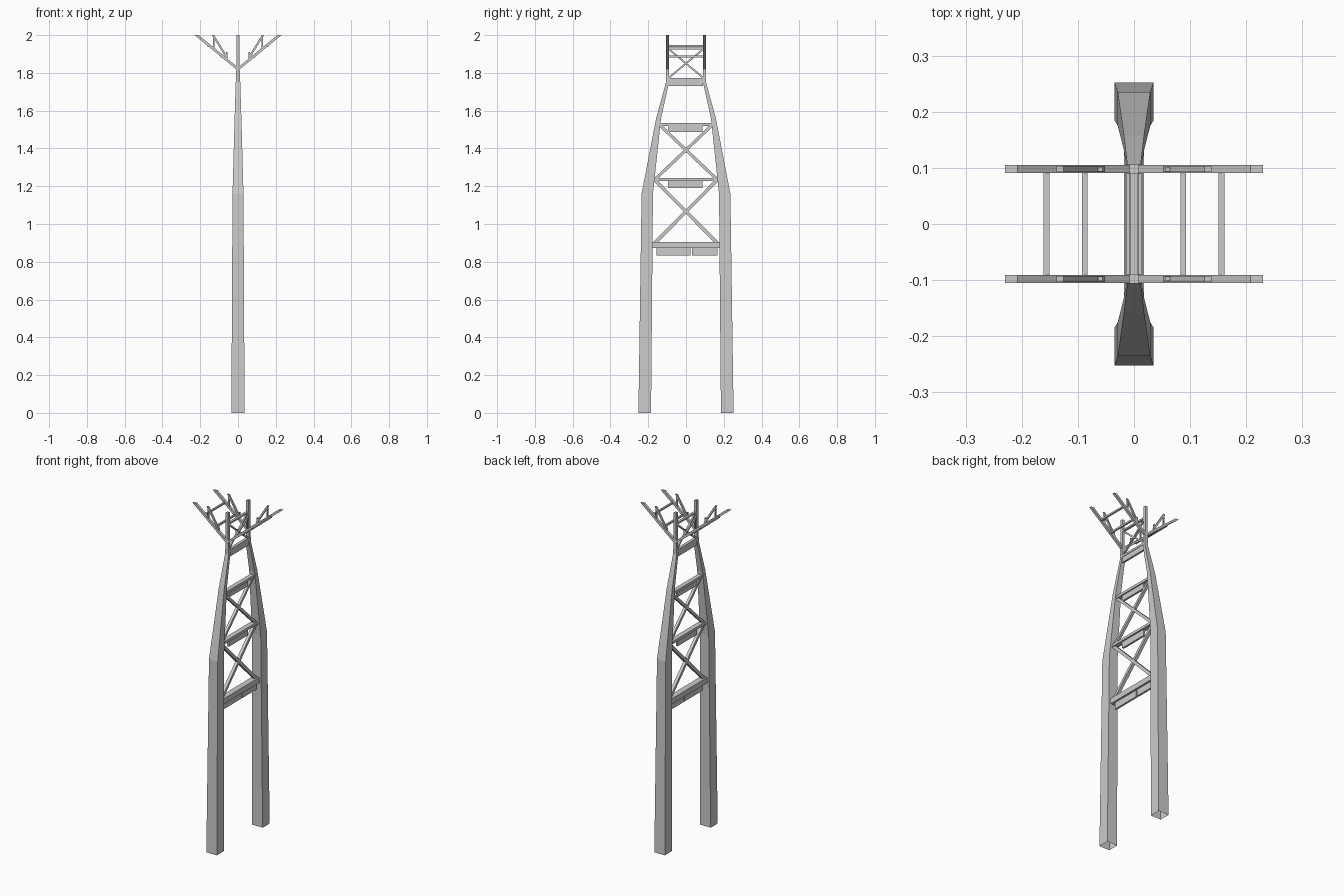
import bpy, bmesh
from mathutils import Vector

if "Cube" in bpy.data.objects:
    bpy.data.objects.remove(bpy.data.objects["Cube"])

steel = bpy.data.materials.new("galvanised grey")
steel.diffuse_color = (0.6, 0.6, 0.6, 1)
steel.use_nodes = True
steel.node_tree.nodes["Principled BSDF"].inputs["Base Color"].default_value = steel.diffuse_color


def finish(name, bm):
    bmesh.ops.recalc_face_normals(bm, faces=bm.faces)
    me = bpy.data.meshes.new(name)
    bm.to_mesh(me)
    bm.free()
    me.materials.append(steel)
    ob = bpy.data.objects.new(name, me)
    bpy.context.collection.objects.link(ob)
    return ob


def loft(name, rings, caps):
    """Skin a stack of four-cornered rings; caps = (first, last)."""
    bm = bmesh.new()
    rows = [[bm.verts.new(p) for p in r] for r in rings]
    for a, b in zip(rows, rows[1:]):
        for i in range(4):
            j = (i + 1) % 4
            bm.faces.new((a[i], a[j], b[j], b[i]))
    if caps[0]:
        bm.faces.new(rows[0][::-1])
    if caps[1]:
        bm.faces.new(rows[-1])
    return finish(name, bm)


def box(name, x, y0, y1, z0, z1):
    return loft(name, [[(-x, y0, z), (x, y0, z), (x, y1, z), (-x, y1, z)]
                       for z in (z0, z1)], (True, True))


def bar(name, p, q, w, side, depth):
    """Square-ended bar from p to q; side is the axis the depth runs along."""
    p, q, s = Vector(p), Vector(q), Vector(side)
    n = (q - p).cross(s).normalized() * w / 2
    s = s * depth / 2
    return loft(name, [[c - n - s, c + n - s, c + n + s, c - n + s] for c in (p, q)],
                (True, True))


def level_bar(name, x0, z0, x1, z1, w, y, depth):
    """Sloping bar in the xz plane, cut off level at both ends."""
    return loft(name, [[(x - w / 2, y - depth / 2, z), (x + w / 2, y - depth / 2, z),
                        (x + w / 2, y + depth / 2, z), (x - w / 2, y + depth / 2, z)]
                       for x, z in ((x0, z0), (x1, z1))], (True, True))


# Legs: height, inner y, outer y, half width
profile = [(0, .185, .252, .035), (1.16, .175, .235, .029),
           (1.56, .132, .158, .018), (1.75, .09, .106, .012), (1.82, .09, .106, .009)]
for s, side in ((-1, "front"), (1, "back")):
    loft(side + "_leg", [[(-h, s * a, z), (h, s * a, z), (h, s * b, z), (-h, s * b, z)]
                         for z, a, b, h in profile], (False, True))
    # Post and branching arms at the head of each leg
    y = s * .098
    box(side + "_post", .008, y - .008, y + .008, 1.8, 2.0)
    for m, hand in ((-1, "left"), (1, "right")):
        tag = side + "_" + hand
        level_bar(tag + "_arm", 0, 1.82, m * .219, 2.0, .022, y, .015)
        level_bar(tag + "_arm_brace", m * .058, 1.88, m * .132, 2.0, .012, y, .010)
        level_bar(tag + "_arm_strut", m * .128, 1.925, m * .128, 1.99, .008, y, .008)
        level_bar(tag + "_low_strut", m * .06, 1.87, m * .06, 1.91, .008, y, .008)

# Rails linking the two frames of arms
for m, hand in ((-1, "left"), (1, "right")):
    for x, z, lab in ((.088, 1.886, "inner"), (.156, 1.942, "outer")):
        bar(hand + "_" + lab + "_rail", (m * x, -.092, z), (m * x, .092, z), .01, (1, 0, 0), .01)

# Cross beams: half width in x, half length, bottom, top
for i, (x, y, a, b) in enumerate([(.018, .182, .872, .905), (.015, .17, 1.228, 1.244),
                                  (.013, .145, 1.52, 1.536), (.009, .095, 1.762, 1.774),
                                  (.007, .092, 1.925, 1.935)]):
    box("cross_beam_%d" % i, x, -y, y, a, b)

# Plates hung below the beams
for i, (y0, y1, a, b) in enumerate([(-.155, .025, .832, .872), (.032, .168, .832, .872),
                                    (-.094, .088, 1.19, 1.228), (-.094, .088, 1.487, 1.52),
                                    (-.094, .09, 1.73, 1.762)]):
    box("hanging_plate_%d" % i, .006, y0, y1, a, b)

# Diagonal bracing: bottom z, top z, bottom half span, top half span, width
for i, (a, b, u, v, w) in enumerate([(.9, 1.232, .165, .165, .018),
                                     (1.24, 1.525, .16, .14, .016),
                                     (1.775, 1.925, .09, .09, .009)]):
    for s in (-1, 1):
        bar("diagonal_%d_%s" % (i, "up" if s > 0 else "down"),
            (0, -s * u, a), (0, s * v, b), w, (1, 0, 0), w)
